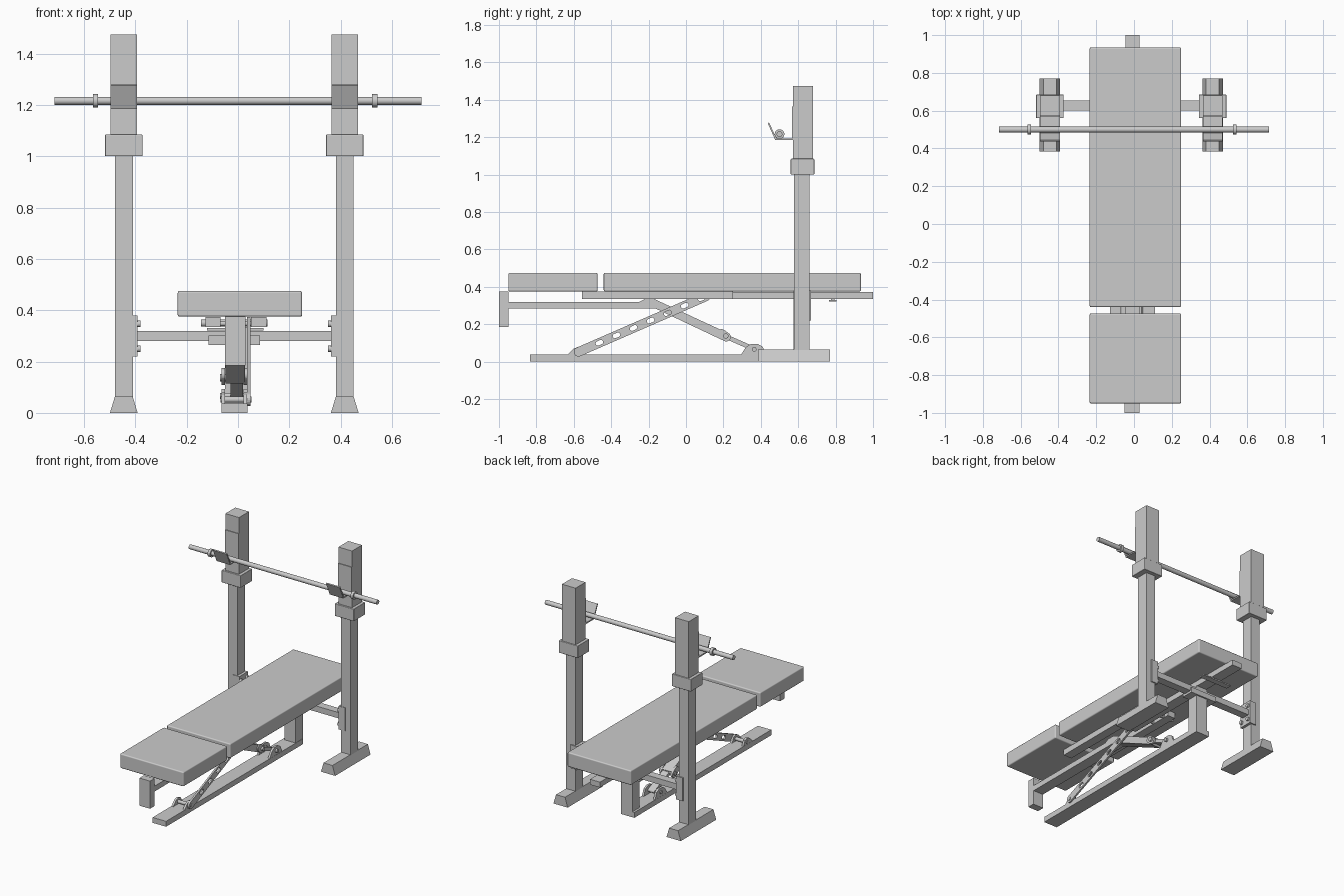
import bpy, bmesh, math
from mathutils import Vector, Matrix

if "Cube" in bpy.data.objects:
    bpy.data.objects.remove(bpy.data.objects["Cube"])


def add_mesh(name, bm):
    bmesh.ops.recalc_face_normals(bm, faces=bm.faces)
    me = bpy.data.meshes.new(name)
    bm.to_mesh(me)
    bm.free()
    ob = bpy.data.objects.new(name, me)
    bpy.context.collection.objects.link(ob)
    return ob


def box(name, x, y, z, bevel=0, top_x=None):
    """Box from (min, max) ranges; top_x gives a tapered top."""
    bm = bmesh.new()
    bmesh.ops.create_cube(bm, size=1)
    for v in bm.verts:
        i, j, k = (int(c > 0) for c in v.co)
        v.co = ((top_x if top_x and k else x)[i], y[j], z[k])
    ob = add_mesh(name, bm)
    if bevel:
        m = ob.modifiers.new("bevel", "BEVEL")
        m.width, m.segments = bevel, 3
        for p in ob.data.polygons:
            p.use_smooth = True
        m.harden_normals = True
    return ob


def rod(name, x, y, z, r, sides=20):
    """Cylinder running along x."""
    bm = bmesh.new()
    mat = Matrix.Translation((sum(x) / 2, y, z)) @ Matrix.Rotation(math.pi / 2, 4, 'Y')
    bmesh.ops.create_cone(bm, cap_ends=True, segments=sides, radius1=r, radius2=r,
                          depth=x[1] - x[0], matrix=mat)
    for f in bm.faces:
        f.smooth = len(f.verts) == 4
    return add_mesh(name, bm)


def side_plate(name, x, outline, holes=()):
    """Side outline in (y, z), with optional holes, extruded along x."""
    cu = bpy.data.curves.new(name, 'CURVE')
    cu.dimensions, cu.fill_mode = '2D', 'BOTH'
    cu.extrude = (x[1] - x[0]) / 2
    for pts in (outline, *holes):
        s = cu.splines.new('POLY')
        s.points.add(len(pts) - 1)
        for p, c in zip(s.points, pts):
            p.co = (c[0], c[1], 0, 1)
        s.use_cyclic_u = True
    tmp = bpy.data.objects.new(name, cu)
    me = bpy.data.meshes.new_from_object(tmp)
    bpy.data.objects.remove(tmp)
    ob = bpy.data.objects.new(name, me)
    bpy.context.collection.objects.link(ob)
    for p in me.polygons:
        p.use_smooth = False
    ob.location.x = sum(x) / 2
    ob.rotation_euler = (math.pi / 2, 0, math.pi / 2)
    return ob


def capsule(a, b, r, n=10):
    """Outline of a round-ended strip from a to b."""
    a, b = Vector(a), Vector(b)
    t = math.atan2((b - a).y, (b - a).x)
    pts = []
    for c, start in ((b, t - math.pi / 2), (a, t + math.pi / 2)):
        for i in range(n + 1):
            w = start + math.pi * i / n
            pts.append((c.x + r * math.cos(w), c.y + r * math.sin(w)))
    return pts


# Pads
box("seat_pad", (-0.235, 0.25), (-0.95, -0.473), (0.375, 0.475), 0.008)
box("back_pad", (-0.235, 0.25), (-0.44, 0.935), (0.375, 0.475), 0.008)

# Rails under the pads
box("rear_center_rail", (-0.045, 0.03), (-0.04, 1.0), (0.335, 0.372))
for side, x in (("left", (-0.127, -0.068)), ("right", (0.05, 0.112))):
    box(side + "_pad_rail", x, (-0.555, 0.25), (0.335, 0.374))
rod("back_pivot_bolt", (-0.145, 0.115), 0.205, 0.35, 0.014)
box("rear_under_plate", (-0.12, 0.1), (0.765, 0.805), (0.322, 0.33))
box("rear_plate_stem", (-0.03, 0.015), (0.775, 0.795), (0.325, 0.34))

# Front end plate and bent seat rail
box("front_end_plate", (-0.05, 0.03), (-1.0, -0.95), (0.185, 0.375))
side_plate("bent_seat_rail", (-0.048, 0.028),
           [(-0.95, 0.283), (-0.16, 0.283), (0.195, 0.115), (0.23, 0.15),
            (-0.17, 0.335), (-0.22, 0.335), (-0.25, 0.32), (-0.95, 0.32)])

# Base rail, rear post and cross bar
box("base_rail", (-0.065, 0.037), (-0.835, 0.655), (0, 0.037))
box("rear_post", (-0.05, 0.035), (0.575, 0.655), (0.03, 0.335))
box("post_bracket", (-0.115, 0.085), (0.58, 0.665), (0.265, 0.302))
box("cross_bar", (-0.4, 0.37), (0.60, 0.655), (0.28, 0.32))

# Perforated adjuster strip
a, b = Vector((-0.575, 0.052)), Vector((0.105, 0.348))
d = (b - a).normalized()
holes = []
for i in range(7):
    c = a.lerp(b, 0.165 + i * 0.134)
    holes.append(capsule(c - d * 0.009, c + d * 0.009, 0.012, 8))
side_plate("adjuster_strip", (0.036, 0.048), capsule(a, b, 0.025), holes)
rod("adjuster_top_pin", (-0.07, 0.052), 0.105, 0.348, 0.01)
rod("adjuster_bottom_pin", (-0.068, 0.052), -0.575, 0.052, 0.012)

# Rounded lugs on the base rail and the hinge link
for i, x in enumerate(((-0.064, -0.05), (0.022, 0.036))):
    side_plate(f"rear_lug_{i}", x, [(0.29, 0.03), (0.43, 0.03), (0.41, 0.08), (0.385, 0.094),
                                   (0.345, 0.094), (0.318, 0.075)])
    side_plate(f"front_lug_{i}", x, [(-0.64, 0.03), (-0.53, 0.03), (-0.55, 0.07),
                                    (-0.575, 0.08), (-0.6, 0.07)])
    side_plate(f"link_cheek_{i}", x, capsule((0.19, 0.15), (0.215, 0.132), 0.024))
side_plate("hinge_link", (-0.03, 0.02), capsule((0.215, 0.133), (0.375, 0.063), 0.012))
rod("link_top_bolt", (-0.07, 0.048), 0.213, 0.137, 0.014)
rod("link_bottom_bolt", (-0.07, 0.048), 0.365, 0.066, 0.012)

# Uprights, both sides
hook = [(0.576, 1.365), (0.576, 1.185), (0.477, 1.185), (0.437, 1.275), (0.444, 1.279),
        (0.483, 1.194), (0.567, 1.194), (0.567, 1.365)]
for side, s, cx in (("left", -1, -0.445), ("right", 1, 0.416)):
    def span(h):
        return (cx - h, cx + h)
    box(side + "_foot", span(0.054), (0.385, 0.77), (0, 0.066), top_x=span(0.034))
    box(side + "_upright", span(0.035), (0.578, 0.66), (0.05, 1.02))
    box(side + "_collar", span(0.073), (0.56, 0.686), (1.0, 1.085), 0.004)
    box(side + "_upper_sleeve", span(0.052), (0.572, 0.68), (1.08, 1.475))
    side_plate(side + "_bar_hook", span(0.052), hook)
    inner = cx - s * 0.053
    box(side + "_joint_plate", sorted((inner, inner + s * 0.05)), (0.574, 0.668), (0.22, 0.38))
    for z in (0.25, 0.347):
        for y in (0.59, 0.652):
            rod(side + "_joint_bolt", sorted((inner + s * 0.01, inner - s * 0.012)), y, z, 0.013, 12)

# Barbell
rod("bar", (-0.715, 0.715), 0.5, 1.216, 0.0155, 24)
for side, x in (("left", -0.555), ("right", 0.533)):
    rod(side + "_bar_stop", (x - 0.01, x + 0.01), 0.5, 1.216, 0.026, 24)
